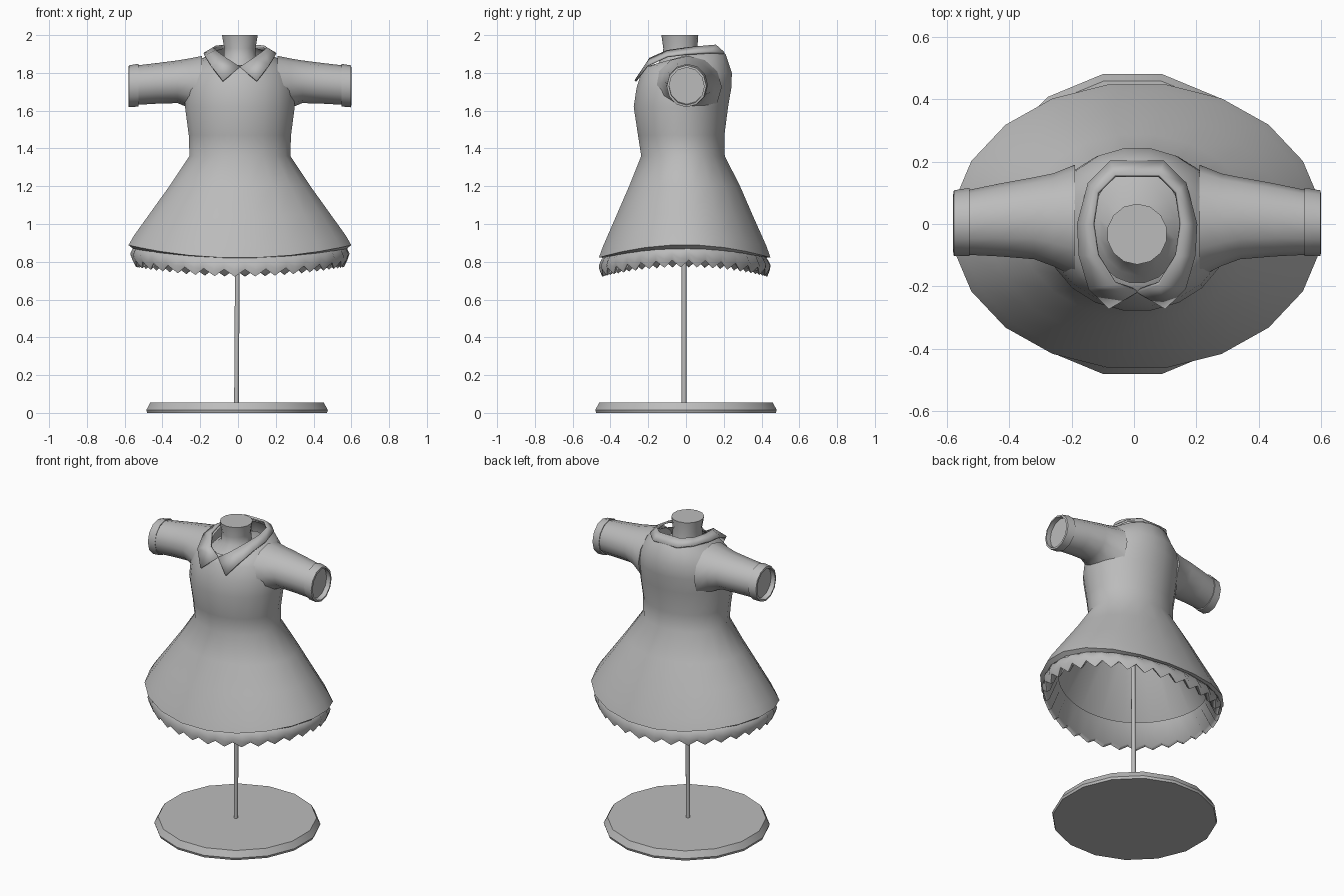
import bpy, bmesh
from math import sin, cos, pi, radians
from mathutils import Vector

cube = bpy.data.objects.get("Cube")
if cube:
    bpy.data.objects.remove(cube)

grey = bpy.data.materials.new("plain_grey")
grey.use_nodes = True
COLOUR = (0.5, 0.5, 0.5, 1)
grey.diffuse_color = COLOUR
grey.node_tree.nodes["Principled BSDF"].inputs["Base Color"].default_value = COLOUR
CX = 0.01  # mirror plane of the garment


def finish(name, bm, angle=45):
    bmesh.ops.recalc_face_normals(bm, faces=bm.faces)
    mesh = bpy.data.meshes.new(name)
    bm.to_mesh(mesh)
    bm.free()
    mesh.materials.append(grey)
    obj = bpy.data.objects.new(name, mesh)
    bpy.context.collection.objects.link(obj)
    bpy.ops.object.select_all(action='DESELECT')
    obj.select_set(True)
    bpy.context.view_layer.objects.active = obj
    bpy.ops.object.shade_smooth_by_angle(angle=radians(angle))
    return obj


def loft(name, rings, caps=(True, True), closed=True, angle=45):
    """Skin a list of point rings with quads."""
    bm = bmesh.new()
    loops = [[bm.verts.new(p) for p in ring] for ring in rings]
    n = len(loops[0])
    for a, b in zip(loops, loops[1:]):
        for i in range(n if closed else n - 1):
            j = (i + 1) % n
            bm.faces.new((a[i], a[j], b[j], b[i]))
    for cap, loop in zip(caps, (loops[0], loops[-1])):
        if cap:
            bm.faces.new(loop)
    return finish(name, bm, angle)


def level(z, rx, front, back, drop=0, tilt=0, n=20, wave=0, cx=CX):
    """Horizontal oval; drop lowers front and back, tilt raises the back."""
    ring = []
    for i in range(n):
        t = 2 * pi * (i + 0.5) / n
        w = wave * (-1) ** i
        s = 1 + w * 0.9
        y = (front + back) / 2 + s * sin(t) * (back - front) / 2
        ring.append(Vector((cx + s * rx * cos(t), y,
                            z - drop * sin(t) ** 2 + tilt * sin(t) + w)))
    return ring


def upright(side, x, z0, z1, y0, y1, n=12):
    """Oval across the arm direction."""
    return [Vector((CX + side * x,
                    (y0 + y1) / 2 + cos(2 * pi * i / n) * (y1 - y0) / 2,
                    (z0 + z1) / 2 + sin(2 * pi * i / n) * (z1 - z0) / 2))
            for i in range(n)]


# Stand
loft("base_disc", [level(z, r, -r, r, n=16, cx=-0.005)
                   for z, r in ((0, 0.485), (0.015, 0.49), (0.055, 0.468))], angle=30)
loft("pole", [level(z, 0.013, -0.023, 0.003, n=10, cx=x)
              for z, x in ((0.05, -0.008), (1.36, 0))])

# Dress: lining, hem, skirt, waist, chest, neckline
loft("dress", [level(*r) for r in (
    (1.34, 0.23, -0.2, 0.17),
    (0.92, 0.51, -0.39, 0.38, 0.05),
    (0.87, 0.572, -0.445, 0.43, 0.05),
    (0.89, 0.597, -0.467, 0.453, 0.07),
    (0.94, 0.568, -0.445, 0.432, 0.06),
    (1.06, 0.48, -0.375, 0.36, 0.02),
    (1.2, 0.378, -0.305, 0.29),
    (1.36, 0.27, -0.24, 0.208),
    (1.47, 0.274, -0.257, 0.206),
    (1.62, 0.294, -0.28, 0.226),
    (1.72, 0.293, -0.265, 0.243),
    (1.8, 0.27, -0.24, 0.246),
    (1.865, 0.215, -0.22, 0.212, 0, 0.035),
    (1.89, 0.15, -0.19, 0.17, 0, 0.05))], caps=(True, False))

# Ruffled petticoat edge
loft("petticoat_frill", [level(*r[:5], n=64, wave=r[5]) for r in (
    (0.92, 0.5, -0.38, 0.37, 0.05, 0),
    (0.87, 0.565, -0.445, 0.43, 0.06, 0.004),
    (0.83, 0.575, -0.457, 0.443, 0.06, 0.012),
    (0.79, 0.56, -0.452, 0.438, 0.05, 0.019),
    (0.8, 0.54, -0.43, 0.42, 0.05, 0.016),
    (0.92, 0.48, -0.365, 0.355, 0.05, 0))], caps=(False, False), angle=60)

# Neck and shoulders of the form
loft("neck", [level(*r, n=14) for r in (
    (1.82, 0.17, -0.2, 0.18, 0, 0.03),
    (1.85, 0.125, -0.165, 0.13, 0, 0.02),
    (1.88, 0.086, -0.125, 0.065),
    (1.93, 0.085, -0.12, 0.06),
    (2.0, 0.097, -0.13, 0.065))], caps=(False, True))

# Sleeves, turned cuffs and the arm ends inside them
for side, label in ((1, "left"), (-1, "right")):
    loft(label + "_sleeve", [upright(side, *r) for r in (
        (0.2, 1.56, 1.89, -0.17, 0.19),
        (0.27, 1.615, 1.876, -0.135, 0.162),
        (0.33, 1.64, 1.866, -0.113, 0.15),
        (0.44, 1.637, 1.852, -0.104, 0.13),
        (0.56, 1.63, 1.838, -0.098, 0.105))])
    loft(label + "_cuff", [upright(side, *r) for r in (
        (0.54, 1.635, 1.835, -0.09, 0.1),
        (0.537, 1.622, 1.848, -0.102, 0.116),
        (0.588, 1.618, 1.84, -0.102, 0.108),
        (0.59, 1.63, 1.828, -0.09, 0.096),
        (0.555, 1.635, 1.83, -0.09, 0.098))], caps=(False, False))

# Pointed collar: half edges from the front notch to the back
inner = [(0, -0.215, 1.83), (0.07, -0.19, 1.875), (0.125, -0.1, 1.915),
         (0.14, 0, 1.93), (0.125, 0.1, 1.94), (0.07, 0.155, 1.945)]
outer = [(0.09, -0.268, 1.757), (0.155, -0.205, 1.84), (0.185, -0.1, 1.888),
         (0.19, 0, 1.9), (0.155, 0.13, 1.908), (0.085, 0.2, 1.905)]


def whole(edge):
    right = [Vector((CX - x, y, z)) for x, y, z in edge]
    left = [Vector((CX + x, y, z)) for x, y, z in reversed(edge)]
    return right + left


collar = loft("collar", [whole(inner), whole(outer)], caps=(False, False), closed=False)
thick = collar.modifiers.new("thickness", 'SOLIDIFY')
thick.thickness = 0.012
thick.offset = 0
